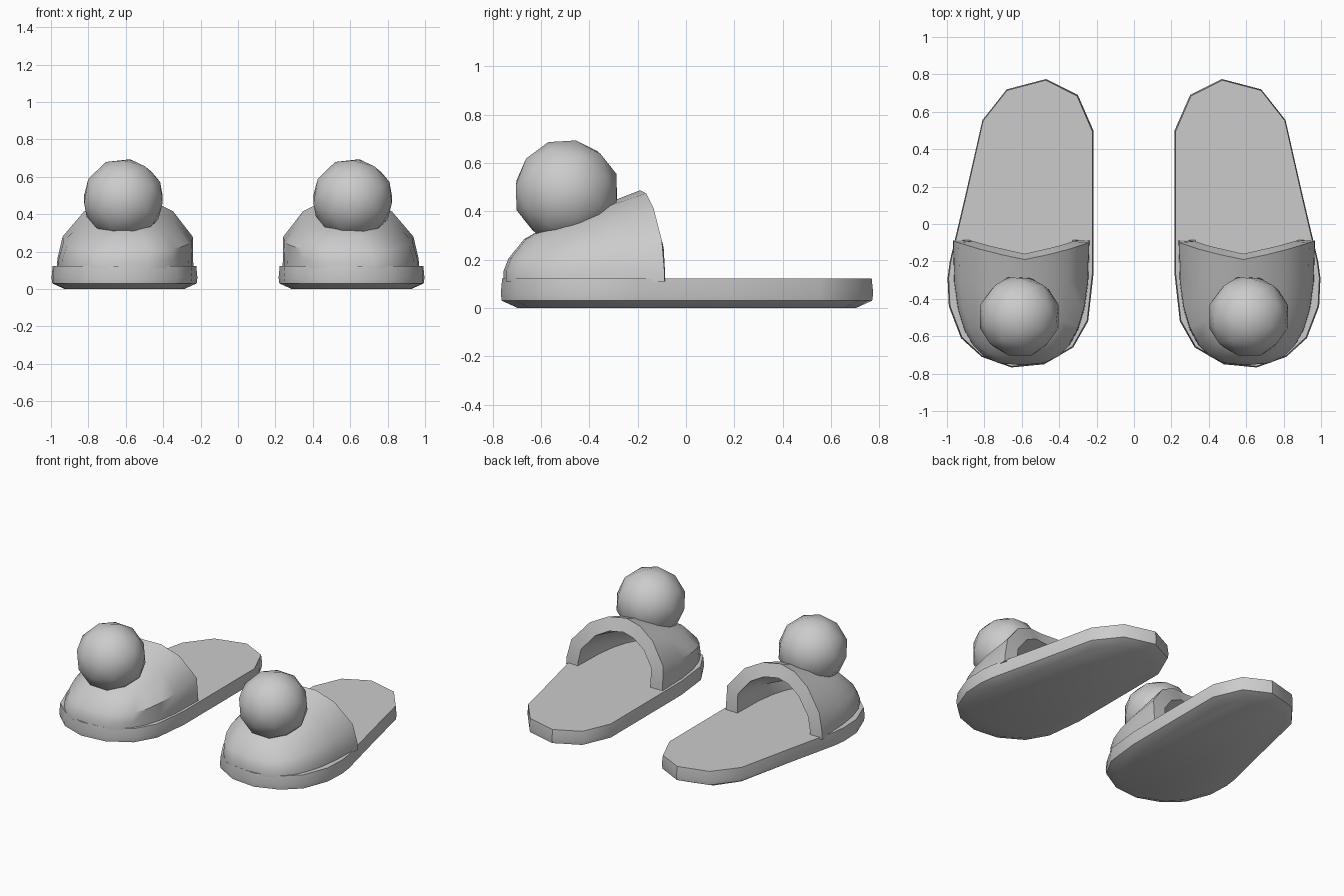
import bpy, bmesh, math
from mathutils import Matrix

cube = bpy.data.objects.get("Cube")
if cube:
    bpy.data.objects.remove(cube, do_unlink=True)

grey = bpy.data.materials.new("light_grey")
grey.use_nodes = True
grey.diffuse_color = (0.6, 0.6, 0.6, 1)
grey.node_tree.nodes["Principled BSDF"].inputs["Base Color"].default_value = (0.6, 0.6, 0.6, 1)


def finish(name, bm, angle=40, outward=None):
    """Turn a bmesh into a grey, smooth shaded object."""
    bmesh.ops.recalc_face_normals(bm, faces=bm.faces)
    if outward and sum(f.normal.z * f.calc_area() for f in bm.faces) < 0:
        bmesh.ops.reverse_faces(bm, faces=bm.faces)
    mesh = bpy.data.meshes.new(name)
    bm.to_mesh(mesh)
    bm.free()
    mesh.materials.append(grey)
    obj = bpy.data.objects.new(name, mesh)
    bpy.context.collection.objects.link(obj)
    bpy.ops.object.select_all(action="DESELECT")
    obj.select_set(True)
    bpy.context.view_layer.objects.active = obj
    bpy.ops.object.shade_smooth_by_angle(angle=math.radians(angle))
    return obj


def bridge(bm, a, b, closed):
    n = len(a)
    for i in range(n if closed else n - 1):
        j = (i + 1) % n
        bm.faces.new((a[i], a[j], b[j], b[i]))


# Sole outline of the left slipper
OUTLINE = [(.47, .775), (.68, .72), (.81, .556), (.9, .16), (.985, -.2), (.997, -.29),
           (.99, -.44), (.925, -.61), (.815, -.71), (.655, -.767), (.48, -.75),
           (.325, -.66), (.245, -.52), (.217, -.27), (.217, .5), (.3, .69)]
# Height, inset of the stacked sole outlines
SOLE_LEVELS = [(0, .07), (.03, .004), (.06, 0), (.122, .006)]
# Upper shell: half width, centre x, rear z, rear y, toe y, toe z
UPPER_LEVELS = [(.365, .603, .11, -.088, -.755, .11), (.363, .603, .16, -.09, -.755, .155),
                (.348, .59, .28, -.10, -.735, .205), (.238, .585, .415, -.135, -.67, .285),
                (.12, .585, .475, -.165, -.59, .33), (0, .585, .487, -.19, -.48, .375)]
ARC_STEPS = 14


def sole(name, side):
    bm = bmesh.new()
    rings = []
    for z, inset in SOLE_LEVELS:
        rings.append([bm.verts.new((side * (.606 + (x - .606) * (1 - inset / .39)),
                                    y * (1 - inset / .775), z)) for x, y in OUTLINE])
    for a, b in zip(rings, rings[1:]):
        bridge(bm, a, b, True)
    bm.faces.new(rings[0])
    bm.faces.new(rings[-1])
    return finish(name, bm)


def upper(name, side):
    bm = bmesh.new()
    rows = []
    for w, cx, zr, yr, yt, zt in UPPER_LEVELS:
        row = []
        for i in range(ARC_STEPS + 1):
            t = math.pi * i / ARC_STEPS
            c, s = math.cos(t), max(0, math.sin(t)) ** .72
            x = cx + w * math.copysign(abs(c) ** .72, c)
            row.append(bm.verts.new((side * x, yr + (yt - yr) * s, zr + (zt - zr) * s)))
        rows.append(row)
    for a, b in zip(rows, rows[1:]):
        bridge(bm, a, b, False)
    bmesh.ops.remove_doubles(bm, verts=bm.verts, dist=.0005)
    obj = finish(name, bm, outward=True)
    wall = obj.modifiers.new("wall", "SOLIDIFY")
    wall.thickness = .09
    wall.offset = -1
    # Keep the sharp-edge shading after the wall is added
    bpy.ops.object.modifier_apply(modifier="wall")
    bpy.ops.object.shade_smooth_by_angle(angle=math.radians(45))
    return obj


def pompom(name, side):
    bm = bmesh.new()
    place = Matrix.Translation((side * .613, -.495, .48)) @ Matrix.Rotation(math.radians(20), 4, "X")
    bmesh.ops.create_icosphere(bm, subdivisions=2, radius=.22, matrix=place)
    return finish(name, bm)


for label, side in (("left", 1), ("right", -1)):
    sole(label + "_sole", side)
    upper(label + "_upper", side)
    pompom(label + "_pompom", side)
